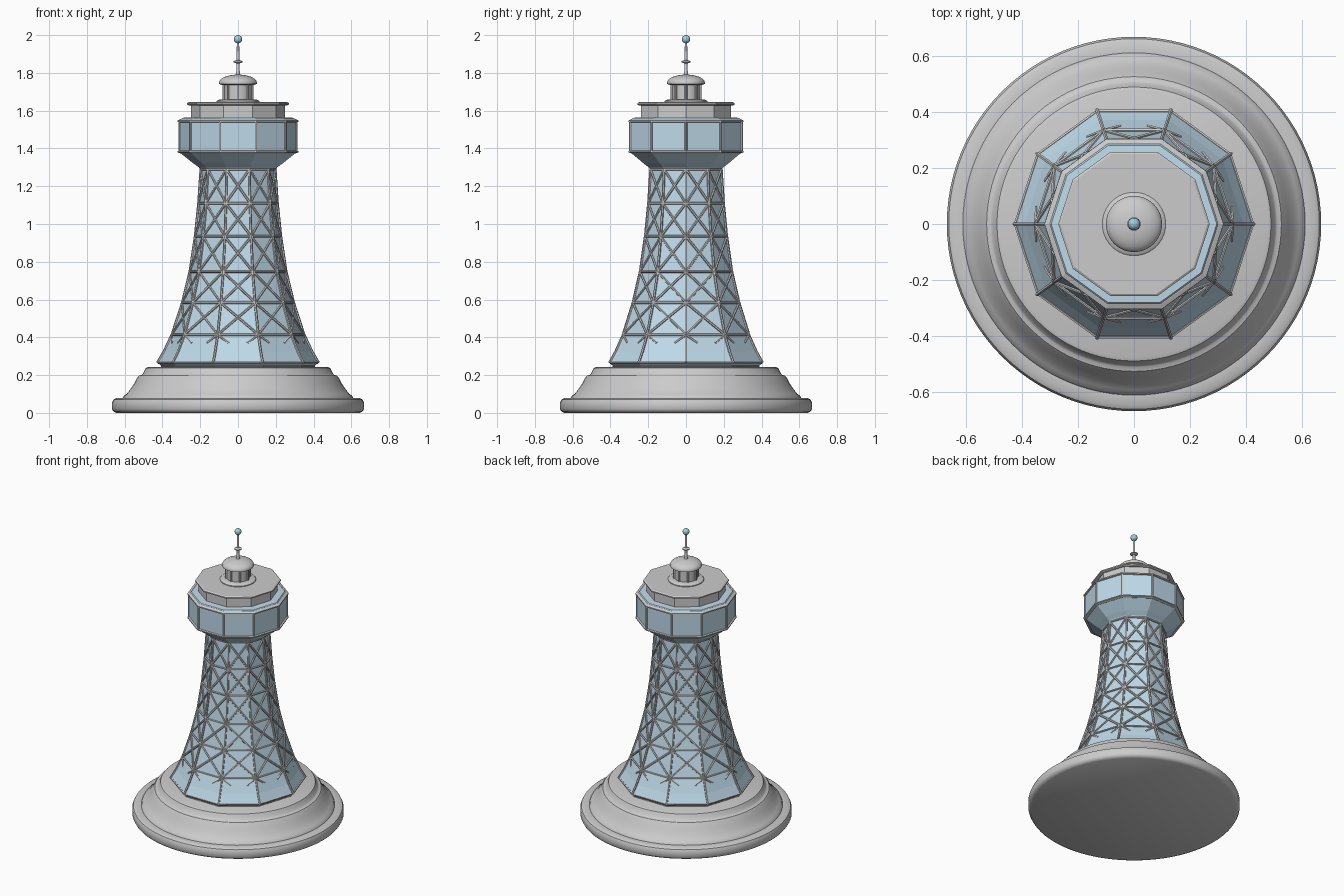
import bpy, bmesh
from math import sin, cos, pi, tau
from mathutils import Vector

if "Cube" in bpy.data.objects:
    bpy.data.objects.remove(bpy.data.objects["Cube"])


def material(name, col):
    m = bpy.data.materials.new(name)
    m.diffuse_color = col
    m.use_nodes = True
    m.node_tree.nodes["Principled BSDF"].inputs["Base Color"].default_value = m.diffuse_color
    return m


BLUE = material("pale_blue", (0.52, 0.70, 0.82, 1))
TEAL = material("teal", (0.35, 0.62, 0.70, 1))


def finish(bm, name, mat=None, smooth=False):
    bmesh.ops.recalc_face_normals(bm, faces=bm.faces)
    me = bpy.data.meshes.new(name)
    bm.to_mesh(me)
    bm.free()
    ob = bpy.data.objects.new(name, me)
    bpy.context.collection.objects.link(ob)
    if mat:
        me.materials.append(mat)
    if smooth:
        bpy.ops.object.select_all(action='DESELECT')
        ob.select_set(True)
        bpy.context.view_layer.objects.active = ob
        bpy.ops.object.shade_smooth_by_angle(angle=0.6)
    return ob


def lathe(name, profile, sides, mat=None, smooth=False):
    """Closed solid of revolution from (radius, z) points, bottom to top."""
    bm = bmesh.new()
    rings = [[bm.verts.new((r * cos(tau * i / sides), r * sin(tau * i / sides), z))
              for i in range(sides)] for r, z in profile]
    for a, b in zip(rings, rings[1:]):
        for i in range(sides):
            j = (i + 1) % sides
            bm.faces.new((a[i], a[j], b[j], b[i]))
    bm.faces.new(rings[0][::-1])
    bm.faces.new(rings[-1])
    return finish(bm, name, mat, smooth)


def bars(name, segments, radius, sides=6):
    """Round bars between pairs of points, joined into one object."""
    bm = bmesh.new()
    for p, q in segments:
        d = q - p
        rot = d.to_track_quat('Z', 'Y').to_matrix().to_4x4()
        rot.translation = (p + q) / 2
        bmesh.ops.create_cone(bm, cap_ends=True, segments=sides, radius1=radius,
                              radius2=radius, depth=d.length, matrix=rot)
    return finish(bm, name, None, True)


def corner(r, z, i, n=10):
    return Vector((r * cos(tau * i / n), r * sin(tau * i / n), z))


def ring(r, z):
    return [(corner(r, z, i), corner(r, z, i + 1)) for i in range(10)]


# Round stepped plinth
lathe("plinth", [(0.645, 0), (0.66, 0.008), (0.667, 0.02), (0.667, 0.055), (0.66, 0.07),
                 (0.645, 0.078), (0.61, 0.078), (0.605, 0.09), (0.59, 0.1),
                 (0.57, 0.125), (0.55, 0.155), (0.534, 0.185), (0.525, 0.197),
                 (0.51, 0.201), (0.505, 0.205), (0.495, 0.225), (0.488, 0.238),
                 (0.475, 0.243)], 96, None, True)

# Flared ten-sided tower shaft
shaft = [(0.425, 0.265), (0.39, 0.325), (0.348, 0.414), (0.293, 0.583), (0.253, 0.748),
         (0.225, 0.934), (0.207, 1.11), (0.195, 1.29)]
lathe("tower_shaft", [(0.40, 0.243)] + shaft, 10, BLUE)

# Lattice: hoops, corner ribs and crossed braces
levels = shaft[2:]
segs = []
for r, z in levels:
    segs += ring(r + 0.003, z)
for (r0, z0), (r1, z1) in zip(levels, levels[1:]):
    for i in range(10):
        segs += [(corner(r0 + .003, z0, i), corner(r1 + .003, z1, i + 1)),
                 (corner(r0 + .003, z0, i + 1), corner(r1 + .003, z1, i))]
# Short brace ends that sink into the flared foot
r0, z0 = levels[0]
for i in range(10):
    for s in (-0.28, 0.28):
        segs.append((corner(r0 + .003, z0, i), corner(0.352, 0.37, i + s)))
bars("lattice_braces", segs, 0.0065)
bars("corner_ribs", [(corner(a[0] + .002, a[1], i), corner(b[0] + .002, b[1], i))
                     for a, b in zip(shaft, shaft[1:]) for i in range(10)], 0.007)
bars("foot_trim", ring(0.422, 0.267) + ring(0.402, 0.248), 0.007)

# Observation head: flared underside, window band, mullions and trims
lathe("observation_head", [(0.195, 1.285), (0.207, 1.30), (0.235, 1.32), (0.31, 1.38),
                           (0.31, 1.545), (0.295, 1.562), (0.25, 1.565)], 10, BLUE)
bars("window_mullions", [(corner(0.31, 1.38, i), corner(0.31, 1.55, i))
                         for i in range(10)], 0.007)
lathe("head_lower_trim", [(0.305, 1.374), (0.32, 1.379), (0.32, 1.386), (0.305, 1.391)], 10)
lathe("head_upper_trim", [(0.305, 1.536), (0.319, 1.541), (0.319, 1.549), (0.303, 1.556)], 10)

# Roof block and overhanging slab
lathe("roof_block", [(0.25, 1.56), (0.25, 1.632)], 10)
lathe("roof_slab", [(0.262, 1.628), (0.27, 1.632), (0.27, 1.640), (0.262, 1.645)], 10)

# Lantern with columns and domed cap
lathe("lantern_base", [(0.113, 1.643), (0.113, 1.65), (0.105, 1.657), (0.085, 1.66)], 48, None, True)
lathe("lantern_drum", [(0.073, 1.655), (0.073, 1.745)], 32, None, True)
bars("lantern_columns", [(corner(0.075, 1.655, i, 8), corner(0.075, 1.745, i, 8))
                         for i in range(8)], 0.007)
dome = [(0.088, 1.737), (0.1, 1.742)]
dome += [(0.1 * cos(t * pi / 20), 1.748 + 0.043 * sin(t * pi / 20)) for t in range(10)]
lathe("lantern_dome", dome + [(0.002, 1.791)], 48, None, True)

# Mast with collar and ball finial
lathe("mast", [(0.013, 1.785), (0.009, 1.81), (0.008, 1.85), (0.024, 1.856), (0.024, 1.862),
               (0.008, 1.868), (0.006, 1.97)], 16, None, True)
bm = bmesh.new()
bmesh.ops.create_uvsphere(bm, u_segments=24, v_segments=12, radius=0.022)
bmesh.ops.translate(bm, verts=bm.verts, vec=(0, 0, 1.978))
finish(bm, "ball_finial", TEAL, True)
